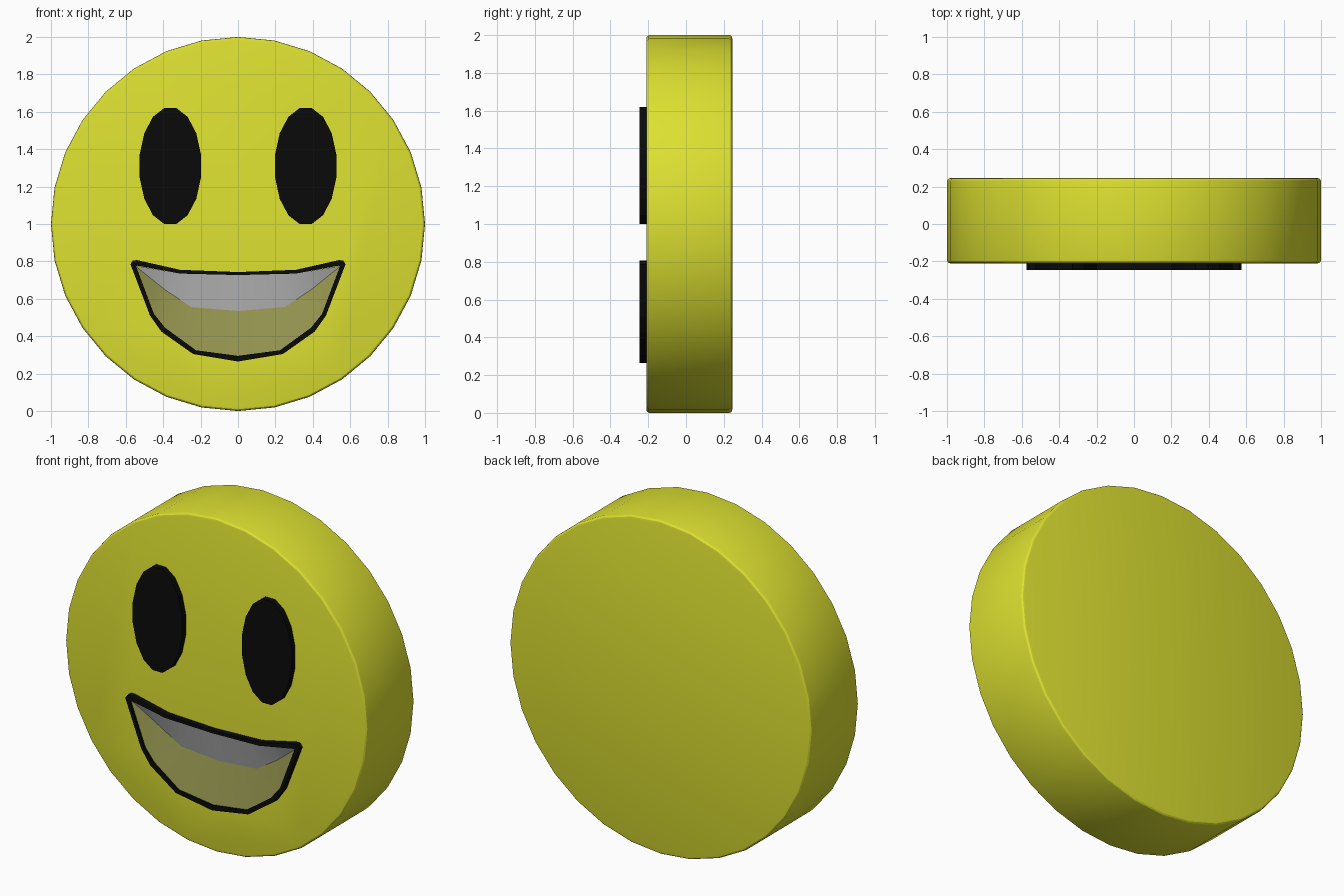
import bpy, bmesh, math
from math import pi, cos, sin, radians

if "Cube" in bpy.data.objects:
    bpy.data.objects.remove(bpy.data.objects["Cube"])


def material(name, rgb):
    m = bpy.data.materials.new(name)
    m.diffuse_color = (*rgb, 1)
    m.use_nodes = True
    m.node_tree.nodes["Principled BSDF"].inputs["Base Color"].default_value = m.diffuse_color
    return m


YELLOW = material("yellow", (0.72, 0.75, 0.03))
BLACK = material("black", (0.003, 0.003, 0.003))
WHITE = material("white", (0.8, 0.8, 0.8))
OLIVE = material("olive", (0.30, 0.30, 0.08))


def finish(name, bm, mat=None):
    bmesh.ops.recalc_face_normals(bm, faces=bm.faces)
    me = bpy.data.meshes.new(name)
    bm.to_mesh(me)
    bm.free()
    ob = bpy.data.objects.new(name, me)
    bpy.context.collection.objects.link(ob)
    if mat:
        me.materials.append(mat)
    return ob


def prism(name, outline, y0, y1, mat=None):
    """Solid plate from an (x, z) outline between two y planes."""
    bm = bmesh.new()
    a = [bm.verts.new((x, y0, z)) for x, z in outline]
    b = [bm.verts.new((x, y1, z)) for x, z in outline]
    bm.faces.new(a)
    bm.faces.new(b)
    for i in range(len(a)):
        j = (i + 1) % len(a)
        bm.faces.new((a[i], a[j], b[j], b[i]))
    return finish(name, bm, mat)


def ellipse(cx, cz, rx, rz, n, off=0.0):
    return [(cx + rx * cos(2 * pi * (i + off) / n), cz + rz * sin(2 * pi * (i + off) / n))
            for i in range(n)]


def mirror_loop(half):
    """Close a half outline that starts and ends on x = 0."""
    return half + [(-x, z) for x, z in half[-2:0:-1]]


def smooth(ob, angle):
    bpy.ops.object.select_all(action='DESELECT')
    bpy.context.view_layer.objects.active = ob
    ob.select_set(True)
    bpy.ops.object.shade_smooth_by_angle(angle=radians(angle))


FRONT, FACE, BACK = -0.245, -0.21, 0.245

# Mouth half outlines, top centre to bottom centre
outer = mirror_loop([(0, .743), (.31, .755), (.54, .807), (.562, .805), (.575, .785),
                     (.47, .51), (.41, .425), (.24, .305), (0, .265)])
inner = mirror_loop([(0, .727), (.31, .735), (.535, .777), (.545, .775), (.543, .768),
                     (.45, .52), (.39, .445), (.225, .325), (0, .295)])
middle = [((a[0] + b[0]) / 2, (a[1] + b[1]) / 2) for a, b in zip(outer, inner)]

# Round head with small bevel and a shallow mouth recess
head = prism("head", ellipse(0, 1, 1, 1, 32), FACE, BACK, YELLOW)
cutter = prism("mouth_cutter", middle, -0.3, -0.165, YELLOW)
cutter.hide_render = True
bev = head.modifiers.new("bevel", 'BEVEL')
bev.width, bev.segments = 0.018, 3
bev.limit_method, bev.angle_limit = 'ANGLE', radians(40)
cut = head.modifiers.new("recess", 'BOOLEAN')
cut.object, cut.operation, cut.solver = cutter, 'DIFFERENCE', 'EXACT'
bpy.context.view_layer.objects.active = head
for m in ("bevel", "recess"):
    bpy.ops.object.modifier_apply(modifier=m)
bpy.data.objects.remove(cutter, do_unlink=True)
smooth(head, 25)

# Eyes
for side, s in (("left", -1), ("right", 1)):
    prism(side + "_eye", ellipse(s * .362, 1.31, .167, .316, 16, .5), FRONT, FACE + .01, BLACK)

# Mouth outline: rectangular-section ring
bm = bmesh.new()
rings = [[bm.verts.new((x, y, z)) for x, z in loop]
         for loop, y in ((outer, FRONT), (inner, FRONT), (inner, -.185), (outer, -.185))]
n = len(outer)
for k in range(4):
    p, q = rings[k], rings[(k + 1) % 4]
    for i in range(n):
        j = (i + 1) % n
        bm.faces.new((p[i], p[j], q[j], q[i]))
finish("mouth_outline", bm, BLACK)

# Teeth and mouth floor: two sloping strips meeting at a recessed line
top = [(.545, -.235, .776), (.45, -.235, .76), (.39, -.235, .749), (.25, -.235, .735), (0, -.235, .729)]
line = [(.544, -.232, .772), (.45, -.205, .696), (.39, -.19, .648), (.25, -.18, .556), (0, -.178, .535)]
low = [(.543, -.235, .766), (.452, -.235, .518), (.392, -.235, .443), (.227, -.235, .323), (0, -.235, .293)]


def strip(name, a, b, mat):
    bm = bmesh.new()
    rows = [[bm.verts.new(p) for p in r + [(-x, y, z) for x, y, z in r[-2::-1]]] for r in (a, b)]
    for i in range(len(rows[0]) - 1):
        bm.faces.new((rows[0][i], rows[0][i + 1], rows[1][i + 1], rows[1][i]))
    for f in bm.faces:
        f.normal_update()
        if f.normal.y > 0:
            f.normal_flip()
    me = bpy.data.meshes.new(name)
    bm.to_mesh(me)
    bm.free()
    me.materials.append(mat)
    ob = bpy.data.objects.new(name, me)
    bpy.context.collection.objects.link(ob)
    smooth(ob, 60)


strip("teeth", top, line, WHITE)
strip("mouth_floor", line, low, OLIVE)
